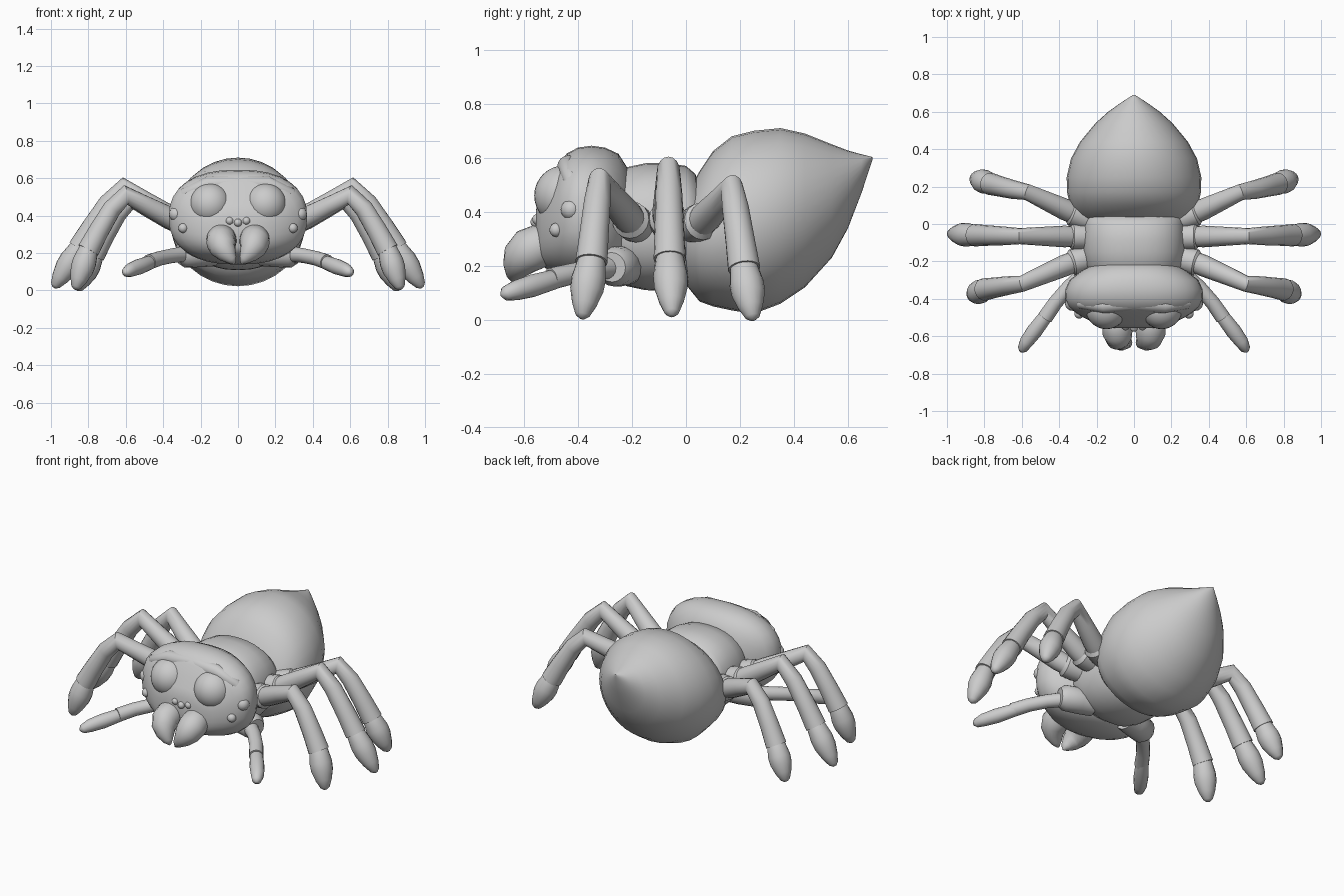
import bpy, bmesh, math
from mathutils import Vector, Matrix

if "Cube" in bpy.data.objects:
    bpy.data.objects.remove(bpy.data.objects["Cube"])

UP = Vector((0, 0, 1))


def finish(bm, name, angle=40):
    bmesh.ops.recalc_face_normals(bm, faces=bm.faces)
    me = bpy.data.meshes.new(name)
    bm.to_mesh(me)
    bm.free()
    me.shade_smooth()
    me.set_sharp_from_angle(angle=math.radians(angle))
    ob = bpy.data.objects.new(name, me)
    bpy.context.collection.objects.link(ob)
    return ob


def skin(name, rings, angle=40):
    """Join equal-length point rings into a capped surface."""
    bm = bmesh.new()
    vs = [[bm.verts.new(p) for p in r] for r in rings]
    n = len(vs[0])
    for a, b in zip(vs, vs[1:]):
        for i in range(n):
            j = (i + 1) % n
            bm.faces.new((a[i], a[j], b[j], b[i]))
    bm.faces.new(vs[0])
    bm.faces.new(vs[-1])
    return finish(bm, name, angle)


def body(name, slices, power=2.0, n=32):
    """Slices along y: (y, bottom z, top z, half width)."""
    rings = []
    for y, lo, hi, w in slices:
        ring = []
        for i in range(n):
            t = 2 * math.pi * i / n
            c, s = math.cos(t), math.sin(t)
            ring.append((math.copysign(abs(c) ** (2 / power), c) * w, y,
                         (lo + hi) / 2 + math.copysign(abs(s) ** (2 / power), s) * (hi - lo) / 2))
        rings.append(ring)
    return skin(name, rings, 60)


def tube(name, pts, side=1, n=16, angle=40):
    """Mitred tube through (x, y, z, radius) points, mirrored when side = -1."""
    ps = [Vector((p[0] * side, p[1], p[2])) for p in pts]
    dirs = [(b - a).normalized() for a, b in zip(ps, ps[1:])]
    rings = []
    for k, p in enumerate(ps):
        d0, d1 = dirs[max(k - 1, 0)], dirs[min(k, len(dirs) - 1)]
        t = (d0 + d1).normalized()
        u = t.cross(UP).normalized()
        v = u.cross(t)
        r = pts[k][3]
        stretch = 1 / max(t.dot(d1), 0.75)
        rings.append([p + u * r * math.cos(2 * math.pi * i / n)
                      + v * r * stretch * math.sin(2 * math.pi * i / n) for i in range(n)])
    return skin(name, rings, angle)


def ball(name, loc, r, n=24):
    bm = bmesh.new()
    bmesh.ops.create_uvsphere(bm, u_segments=n, v_segments=n // 2, radius=r,
                              matrix=Matrix.Translation(loc))
    return finish(bm, name)


# Pointed abdomen
body("abdomen", [(-.02, .2, .4, .18), (0, .13, .46, .26), (.05, .068, .55, .315), (.1, .05, .625, .342),
                 (.17, .035, .68, .358), (.25, .022, .70, .36), (.35, .06, .71, .337),
                 (.44, .12, .69, .288), (.54, .23, .65, .205), (.6, .34, .627, .138),
                 (.65, .47, .613, .068), (.69, .592, .603, .005)])

# Barrel-shaped thorax
body("thorax", [(-.27, .16, .53, .23), (-.22, .125, .565, .26), (-.15, .11, .58, .272),
                (-.08, .108, .582, .274), (0, .12, .57, .265), (.035, .14, .54, .255),
                (.055, .18, .48, .22)], 2.3)

# Head and brow
body("head", [(-.2, .25, .5, .17), (-.215, .19, .56, .215), (-.25, .155, .615, .28),
              (-.3, .142, .638, .345), (-.35, .138, .645, .367), (-.4, .145, .638, .37),
              (-.44, .155, .617, .352), (-.47, .165, .58, .318), (-.5, .18, .52, .27),
              (-.535, .2, .46, .2), (-.555, .23, .41, .12)], 2.4)
tube("brow", [(-.32, -.41, .45, .02), (-.28, -.425, .52, .03), (-.16, -.435, .567, .042),
              (0, -.42, .572, .044), (.16, -.435, .567, .042), (.28, -.425, .52, .03),
              (.32, -.41, .45, .02)], angle=80)
ball("centre_eye", (0, -.555, .362), .021, 16)

# Leg stations: hip, knee, ankle and toe positions
LEGS = {
    "front": [(.2, -.17, .34), (.33, -.205, .37), (.6, -.32, .51), (.80, -.35, .215), (.87, -.385, .005)],
    "middle": [(.2, -.07, .35), (.33, -.067, .375), (.61, -.065, .55), (.85, -.06, .225), (.985, -.052, .015)],
    "rear": [(.2, .01, .34), (.33, .06, .365), (.57, .17, .485), (.77, .215, .19), (.86, .248, 0)],
}

for side, tag in ((-1, "left"), (1, "right")):
    # Eyes
    ball(tag + "_main_eye", (side * .148, -.45, .46), .112, 32)
    ball(tag + "_small_front_eye", (side * .045, -.548, .372), .021, 16)
    ball(tag + "_upper_side_eye", (side * .33, -.425, .408), .039, 16)
    ball(tag + "_lower_side_eye", (side * .293, -.48, .333), .026, 16)

    # Curved, pointed jaw
    tube(tag + "_jaw", [(.088, -.49, .285, .066), (.089, -.54, .275, .079), (.088, -.58, .258, .081),
                        (.078, -.61, .228, .072), (.058, -.627, .195, .053),
                        (.032, -.638, .163, .028), (.018, -.64, .142, .006)], side, 20, 70)

    # Feeler arm: socket, inner and outer segment
    tube(tag + "_feeler_socket", [(.12, -.22, .2, .07), (.2, -.24, .2, .076),
                                  (.29, -.265, .197, .074), (.315, -.275, .195, .055)], side)
    tube(tag + "_feeler_inner", [(.27, -.27, .195, .043), (.35, -.34, .186, .039),
                                 (.42, -.42, .171, .039), (.475, -.5, .152, .041)], side, 16, 60)
    tube(tag + "_feeler_outer", [(.45, -.46, .155, .03), (.468, -.487, .15, .037),
                                 (.53, -.57, .126, .042), (.575, -.63, .109, .037),
                                 (.598, -.67, .097, .026), (.606, -.683, .092, .008)], side, 16, 60)

    for place, path in LEGS.items():
        a, hip, knee, ankle, toe = [Vector(p) for p in path]
        name = tag + "_" + place

        def at(p, q, f, r, bulge=0):
            m = p.lerp(q, f)
            return (m.x + bulge, m.y, m.z + bulge, r)

        # Hip joint, upper and lower leg, teardrop foot
        tube(name + "_hip", [at(a, hip, 0, .06), at(a, hip, .6, .07), at(a, hip, 1.0, .07),
                             at(a, hip, 1.15, .05)], side)
        tube(name + "_leg", [at(hip, knee, 0, .056), at(hip, knee, .15, .058), at(hip, knee, .6, .05),
                             (*knee, .043), at(knee, ankle, .3, .05, .014), at(knee, ankle, .7, .055, .008),
                             at(knee, ankle, 1, .06)], side)
        tube(name + "_foot", [at(ankle, toe, -.1, .045), at(ankle, toe, 0, .053), at(ankle, toe, .3, .064),
                              at(ankle, toe, .5, .062), at(ankle, toe, .75, .046),
                              at(ankle, toe, .94, .027), at(ankle, toe, 1, .01)], side, 16, 60)
